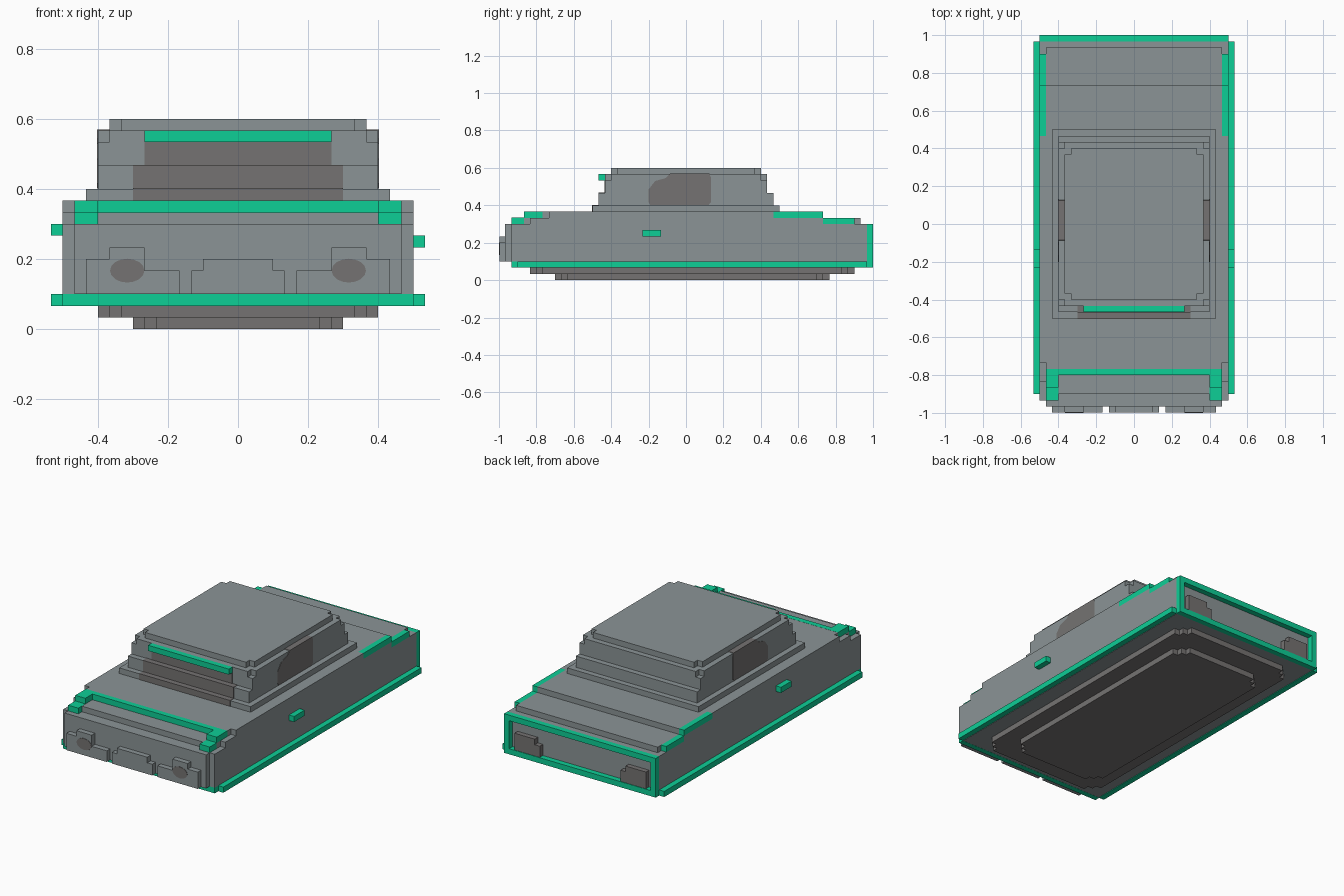
import bpy, bmesh, math

if "Cube" in bpy.data.objects:
    bpy.data.objects.remove(bpy.data.objects["Cube"])

V = 1 / 30  # block unit: the whole car sits on this grid


def material(name, rgb):
    m = bpy.data.materials.new(name)
    m.diffuse_color = (*rgb, 1)
    m.use_nodes = True
    m.node_tree.nodes["Principled BSDF"].inputs["Base Color"].default_value = m.diffuse_color
    return m


GREY = material("body_grey", (0.258, 0.296, 0.305))
DARK = material("dark_grey", (0.178, 0.171, 0.168))
GREEN = material("trim_green", (0.004, 0.62, 0.305))


def prism(name, pts, axis, a, b, mat):
    """Extrude a 2D outline from a to b along an axis."""
    place = {"x": lambda p, t: (t, p[0], p[1]),
             "y": lambda p, t: (p[0], t, p[1]),
             "z": lambda p, t: (p[0], p[1], t)}[axis]
    bm = bmesh.new()
    lo = [bm.verts.new(place(p, a)) for p in pts]
    hi = [bm.verts.new(place(p, b)) for p in pts]
    n = len(pts)
    bm.faces.new(lo)
    bm.faces.new(hi)
    for i in range(n):
        j = (i + 1) % n
        bm.faces.new((lo[i], lo[j], hi[j], hi[i]))
    bmesh.ops.recalc_face_normals(bm, faces=bm.faces)
    me = bpy.data.meshes.new(name)
    bm.to_mesh(me)
    bm.free()
    me.materials.append(mat)
    ob = bpy.data.objects.new(name, me)
    bpy.context.collection.objects.link(ob)
    return ob


def box(name, x0, x1, y0, y1, z0, z1, mat):
    """Box given in block units."""
    pts = [(x0 * V, y0 * V), (x1 * V, y0 * V), (x1 * V, y1 * V), (x0 * V, y1 * V)]
    return prism(name, pts, "z", z0 * V, z1 * V, mat)


def pair(name, x0, x1, *rest):
    """Box on the right side and its mirror on the left."""
    box(name + "_right", x0, x1, *rest)
    box(name + "_left", -x1, -x0, *rest)


def slab(name, x, y0, y1, z0, z1, mat, front=0, back=0):
    """Plate symmetric in x with stair-stepped corners."""
    def stairs(n, y, s):
        out = [(x - n, y)]
        for i in range(n):
            out += [(x - n + i, y + s * (i + 1)), (x - n + i + 1, y + s * (i + 1))]
            if i == 0:
                out.insert(0, out.pop(0))
        return out
    right = stairs(front, y0, 1) + stairs(back, y1, -1)[::-1]
    pts = right + [(-px, py) for px, py in reversed(right)]
    return prism(name, [(px * V, py * V) for px, py in pts], "z", z0 * V, z1 * V, mat)


# Underside plates
slab("base_plate", 9, -21, 23, 0, 1, DARK, 2, 2)
slab("chassis_plate", 12, -25, 27, 1, 2, DARK, 2, 2)

# Green skirt round the bottom
slab("skirt_floor", 14.9, -27.9, 29, 2.02, 3, GREY)
pair("side_skirt", 15, 16, -27, 29, 2, 3, GREEN)
box("front_skirt", -15, 15, -28, -27, 2, 3, GREEN)

# Main body and nose
slab("body", 15, -28, 29, 3, 9, GREY)
box("nose", -14, 14, -29, -28, 3, 9, GREY)
slab("shoulder_front", 15, -27, 14, 9, 10, GREY, 2, 0)
box("shoulder_rear", -14, 14, 14, 28, 9, 10, GREY)
pair("shoulder_side", 14, 15, 14, 22, 9, 10, GREY)
slab("hood_deck", 15, -23, 14, 10, 11, GREY, 1, 0)
box("trunk_deck", -14, 14, 14, 22, 10, 11, GREY)

# Rear fender trim
pair("fender_trim", 14, 15, 14, 22, 10, 11, GREEN)
pair("tail_trim", 14, 15, 22, 27, 9, 10, GREEN)

# Hood band with forward legs
box("hood_band", -14, 14, -24, -23, 10, 11.02, GREEN)
pair("hood_band_leg", 12, 14, -26, -24, 10, 11.02, GREEN)
pair("hood_band_tip", 12, 14, -28, -26, 9, 10.02, GREEN)

# Rear frame and lights
box("rear_frame_top", -15, 15, 29, 30, 8, 9, GREEN)
box("rear_frame_bottom", -15, 15, 29, 30, 2, 3, GREEN)
pair("rear_frame_post", 14, 15, 29, 30, 3, 8, GREEN)
pair("tail_light", 9, 13, 29, 29.9, 3, 6, DARK)
pair("tail_light_step", 8, 9, 29, 29.9, 3, 5, DARK)

# Front bumper, grille and headlights
F = -29.94
pair("bumper_corner", 11, 13, F, -29, 3, 6, GREY)
pair("headlight_housing", 8, 11, F, -29, 3, 7, GREY)
pair("bumper_inner", 5, 8, F, -29, 3, 5, GREY)
box("grille_lower", -4, 4, F, -29, 3, 5, GREY)
box("grille_upper", -3, 3, F, -29, 5, 6, GREY)
for side, s in (("right", 1), ("left", -1)):
    ring = [(s * 0.316 + 0.049 * math.cos(a * math.pi / 8),
             0.167 + 0.034 * math.sin(a * math.pi / 8)) for a in range(16)]
    prism("headlight_" + side, ring, "y", -1.0, -0.995, DARK)

# Door handles, one block lower on the right
box("handle_right", 15, 16, -7, -4, 7, 8, GREEN)
box("handle_left", -16, -15, -7, -4, 8, 9, GREEN)

# Cabin steps and roof
box("cabin_base", -13, 13, -15, 15, 11, 12, GREY)
box("cabin_low", -12, 12, -14, 14, 12, 14, GREY)
box("cabin_mid", -12, 12, -13, 13, 14, 16, GREY)
slab("cabin_top", 12, -13, 13, 16, 17, GREY, 1, 1)
slab("roof", 11, -12, 12, 17, 18, GREY, 1, 1)

# Windscreen painted over the front steps
E = 0.06
box("windscreen_base", -9, 9, -15 - E, -14, 11, 12 + E, DARK)
box("windscreen_low", -9, 9, -14 - E, -13, 12, 14 + E, DARK)
box("windscreen_top", -8, 8, -13 - E, -12.5, 14, 16, DARK)
box("sun_visor", -8, 8, -14, -13, 16, 17, GREEN)

# Side windows with a rounded front edge
window = [(-0.19, 0.401), (0.12, 0.401), (0.133, 0.415), (0.133, 0.55), (0.125, 0.569),
          (-0.085, 0.569), (-0.11, 0.545), (-0.165, 0.53), (-0.2, 0.485), (-0.2, 0.415)]
for side, s in (("right", 1), ("left", -1)):
    prism("side_window_" + side, window, "x", s * 0.366, s * 0.402, DARK)
